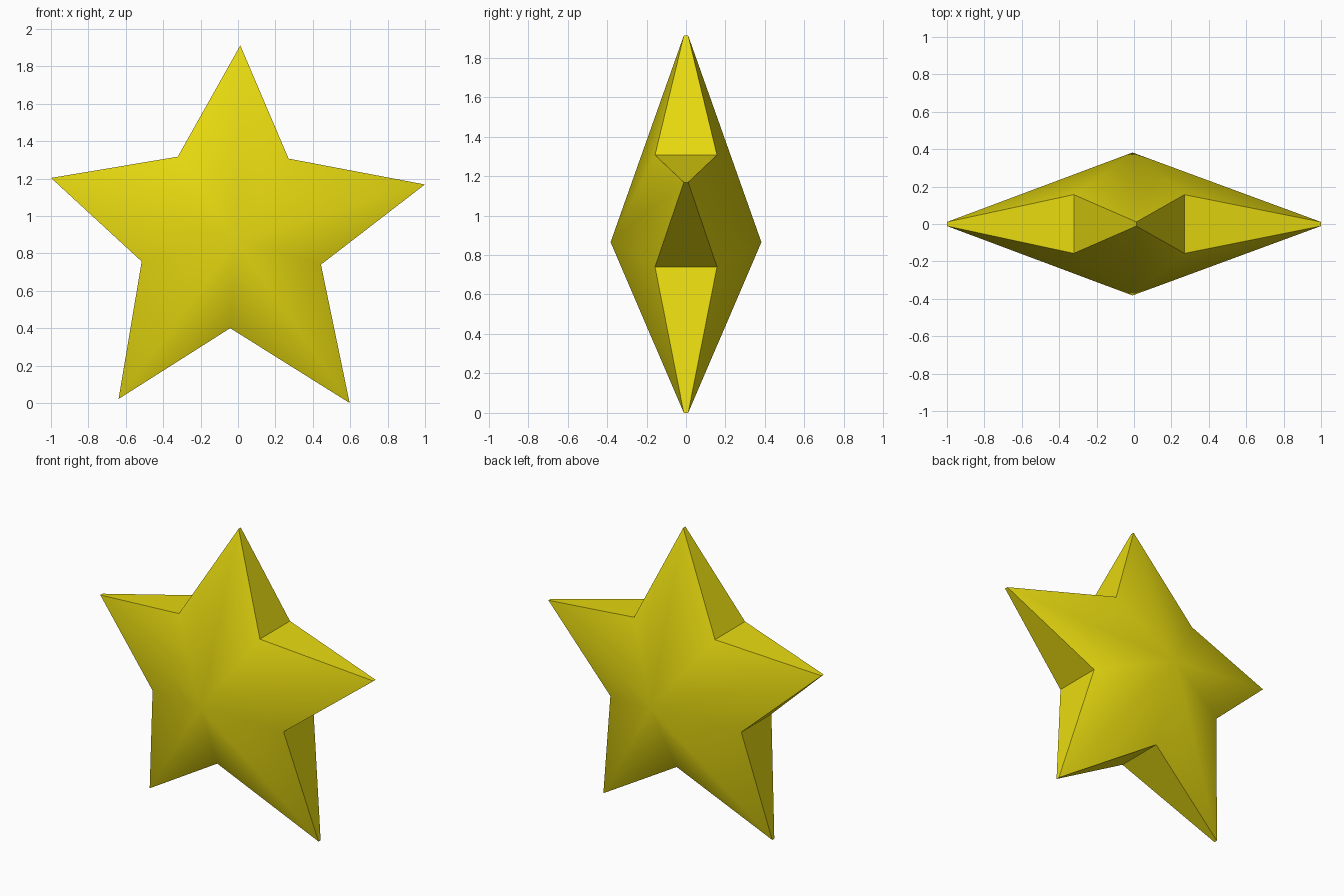
import bpy, bmesh, math

if "Cube" in bpy.data.objects:
    bpy.data.objects.remove(bpy.data.objects["Cube"])

TILT = math.radians(-1)
TIP_R, INNER_R = 1.051, 0.504
TIP_C, INNER_C = (-0.006, 0.861), (-0.033, 0.904)   # ring centres (x, z)
TIP_Y, INNER_Y, APEX_Y = 0.011, 0.157, 0.382        # half depths

# Alternating tips and notches around the outline
outline = []
for i in range(10):
    tip = i % 2 == 0
    r, c, y = (TIP_R, TIP_C, TIP_Y) if tip else (INNER_R, INNER_C, INNER_Y)
    a = math.pi / 2 + TILT - i * math.pi / 5
    outline.append((c[0] + r * math.cos(a), y, c[1] + r * math.sin(a)))

bm = bmesh.new()
rings = []
# Front and back faces, each fanned from a raised centre
for s in (-1, 1):
    ring = [bm.verts.new((x, s * y, z)) for x, y, z in outline]
    apex = bm.verts.new((-0.008, s * APEX_Y, 0.865))
    for i in range(10):
        bm.faces.new((apex, ring[i], ring[(i + 1) % 10]))
    rings.append(ring)

# Side walls joining front and back
front, back = rings
for i in range(10):
    j = (i + 1) % 10
    bm.faces.new((front[i], back[i], back[j], front[j]))
bmesh.ops.recalc_face_normals(bm, faces=bm.faces)

mesh = bpy.data.meshes.new("star")
bm.to_mesh(mesh)
bm.free()
star = bpy.data.objects.new("star", mesh)
bpy.context.collection.objects.link(star)

yellow = bpy.data.materials.new("yellow")
yellow.diffuse_color = (0.80, 0.70, 0.005, 1)
yellow.use_nodes = True
yellow.node_tree.nodes["Principled BSDF"].inputs["Base Color"].default_value = yellow.diffuse_color
mesh.materials.append(yellow)

# Smooth front and back, crisp rim
bpy.context.view_layer.objects.active = star
star.select_set(True)
bpy.ops.object.shade_smooth_by_angle(angle=math.radians(50))
